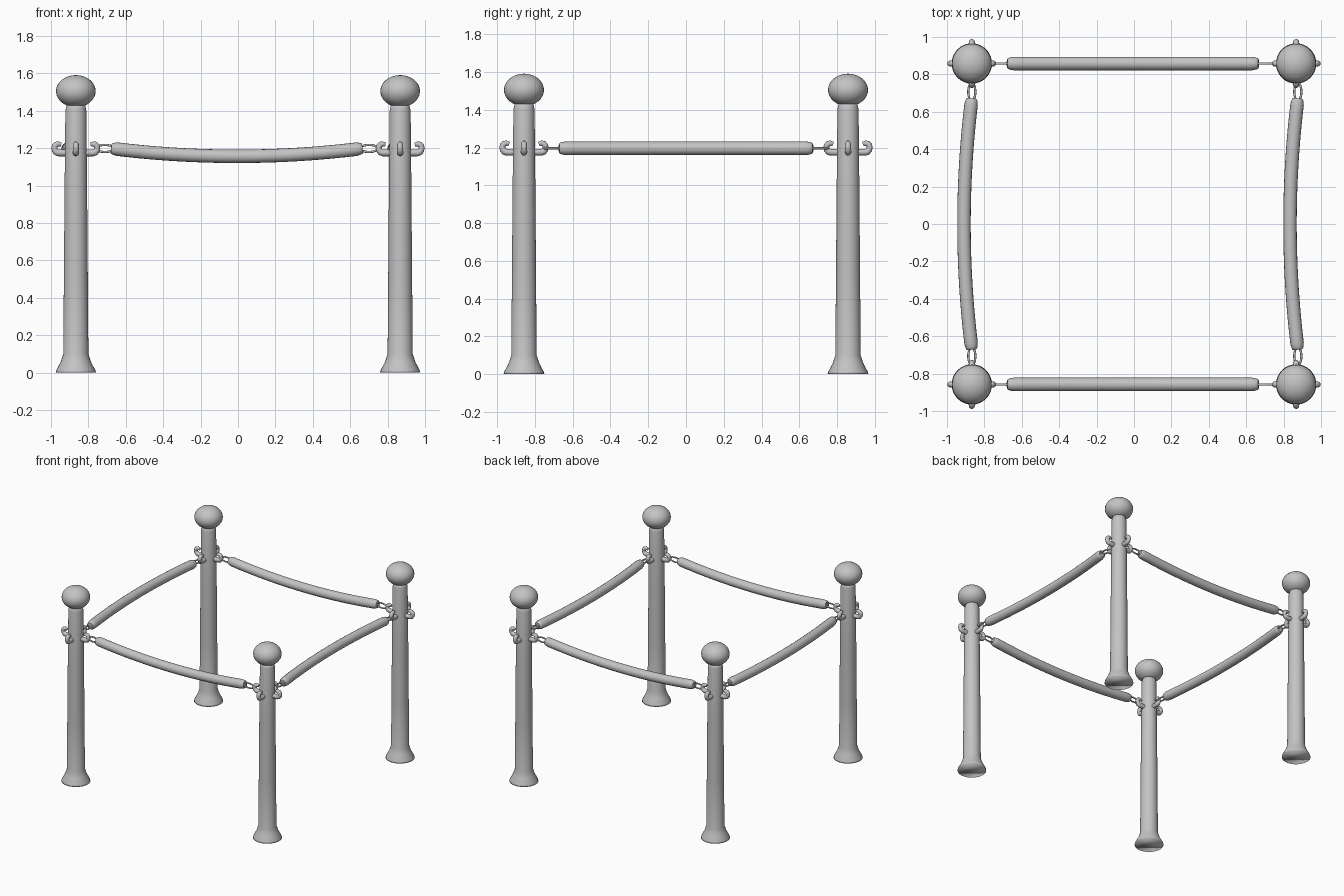
import bpy, bmesh, math
from mathutils import Matrix, Vector

cube = bpy.data.objects.get("Cube")
if cube:
    bpy.data.objects.remove(cube, do_unlink=True)

grey = bpy.data.materials.new("plain grey")
grey.use_nodes = True
grey.diffuse_color = (0.55, 0.55, 0.55, 1)
grey.node_tree.nodes["Principled BSDF"].inputs["Base Color"].default_value = grey.diffuse_color


def finish(mesh):
    """Smooth shading and material for a finished mesh."""
    mesh.materials.clear()
    mesh.materials.append(grey)
    for face in mesh.polygons:
        face.use_smooth = True
    return mesh


def lathe(name, profile, sides=32):
    """Revolve (radius, height) points round z; ends are closed."""
    bm = bmesh.new()
    rings = []
    for r, z in profile:
        rings.append([bm.verts.new((r * math.cos(2 * math.pi * i / sides),
                                    r * math.sin(2 * math.pi * i / sides), z))
                      for i in range(sides)])
    for low, high in zip(rings, rings[1:]):
        for i in range(sides):
            j = (i + 1) % sides
            bm.faces.new((low[i], low[j], high[j], high[i]))
    bm.faces.new(rings[0][::-1])
    bm.faces.new(rings[-1])
    mesh = bpy.data.meshes.new(name)
    bm.to_mesh(mesh)
    bm.free()
    return finish(mesh)


def tube(name, points, radii, closed=False, resolution=4):
    """Round tube along a path, turned into a mesh."""
    curve = bpy.data.curves.new(name, "CURVE")
    curve.dimensions = "3D"
    curve.bevel_depth = 1
    curve.bevel_resolution = resolution
    curve.use_fill_caps = True
    spline = curve.splines.new("POLY")
    spline.points.add(len(points) - 1)
    spline.use_cyclic_u = closed
    for p, co, r in zip(spline.points, points, radii):
        p.co = (*co, 1)
        p.radius = r
    temp = bpy.data.objects.new(name + "_path", curve)
    bpy.context.collection.objects.link(temp)
    bpy.context.view_layer.update()
    graph = bpy.context.evaluated_depsgraph_get()
    mesh = bpy.data.meshes.new_from_object(temp.evaluated_get(graph))
    bpy.data.objects.remove(temp, do_unlink=True)
    return finish(mesh)


def place(name, mesh, matrix):
    ob = bpy.data.objects.new(name, mesh)
    bpy.context.collection.objects.link(ob)
    ob.matrix_world = matrix
    return ob


# Post with flared foot, and egg-shaped knob
post = lathe("post", [(0.108, 0), (0.105, 0.012), (0.082, 0.055), (0.067, 0.1),
                      (0.064, 0.5), (0.06, 1.0), (0.056, 1.4), (0.053, 1.415), (0.05, 1.43)])
knob_profile = []
for i in range(17):
    a = math.pi * (-0.49 + 0.98 * i / 16)
    knob_profile.append((0.106 * math.cos(a), 1.505 + 0.086 * math.sin(a)))
knob = lathe("knob", knob_profile)

# Upturned hook, pointing along +x
hook_path = [(0.04, 1.175), (0.092, 1.175), (0.104, 1.179), (0.112, 1.188), (0.115, 1.2),
             (0.112, 1.212), (0.104, 1.22), (0.093, 1.223), (0.078, 1.22)]
hook = tube("hook", [(x, 0, z) for x, z in hook_path],
            [0.018] * 3 + [0.016] * 4 + [0.014, 0.01])

for sx, side in ((1, "left"), (-1, "right")):
    for sy, end in ((-1, "front"), (1, "back")):
        spot = Matrix.Translation((0.867 * sx, 0.858 * sy, 0))
        tag = f"{end}_{side}"
        place(f"post_{tag}", post, spot)
        place(f"knob_{tag}", knob, spot)
        for k in range(4):
            place(f"hook_{tag}_{k + 1}", hook, spot @ Matrix.Rotation(k * math.pi / 2, 4, "Z"))

# Sagging rope along x with rounded ends, and the oval link at each end
HALF, SAG, STEPS = 0.672, 0.042, 32
stations = [-1, -0.994, -0.975] + [-0.95 + 1.9 * i / STEPS for i in range(STEPS + 1)] + [0.975, 0.994, 1]
rope = tube("rope", [(HALF * t, 0, SAG * (t * t - 1)) for t in stations],
            [0.024, 0.029, 0.033] + [0.036] * (STEPS + 1) + [0.033, 0.029, 0.024], resolution=6)
turns = [2 * math.pi * i / 28 for i in range(28)]
link = tube("link", [(0.046 * math.cos(a), 0, 0.019 * math.sin(a)) for a in turns],
            [0.006] * 28, closed=True, resolution=2)

# Front and back ropes sag down; side ropes lie turned, bowing towards -x
turned = Matrix(((0, 0, 1), (1, 0, 0), (0, 1, 0))).to_4x4()
runs = {"front": ((-0.006, -0.858, 1.199), Matrix()),
        "back": ((-0.006, 0.858, 1.199), Matrix()),
        "left": ((0.876, 0, 1.196), turned),
        "right": ((-0.867, 0, 1.196), turned)}
for tag, (centre, turn) in runs.items():
    frame = Matrix.Translation(Vector(centre)) @ turn
    place(f"rope_{tag}", rope, frame)
    for n, s in enumerate((-1, 1)):
        place(f"link_{tag}_{n + 1}", link, frame @ Matrix.Translation((0.706 * s, 0, 0)))
